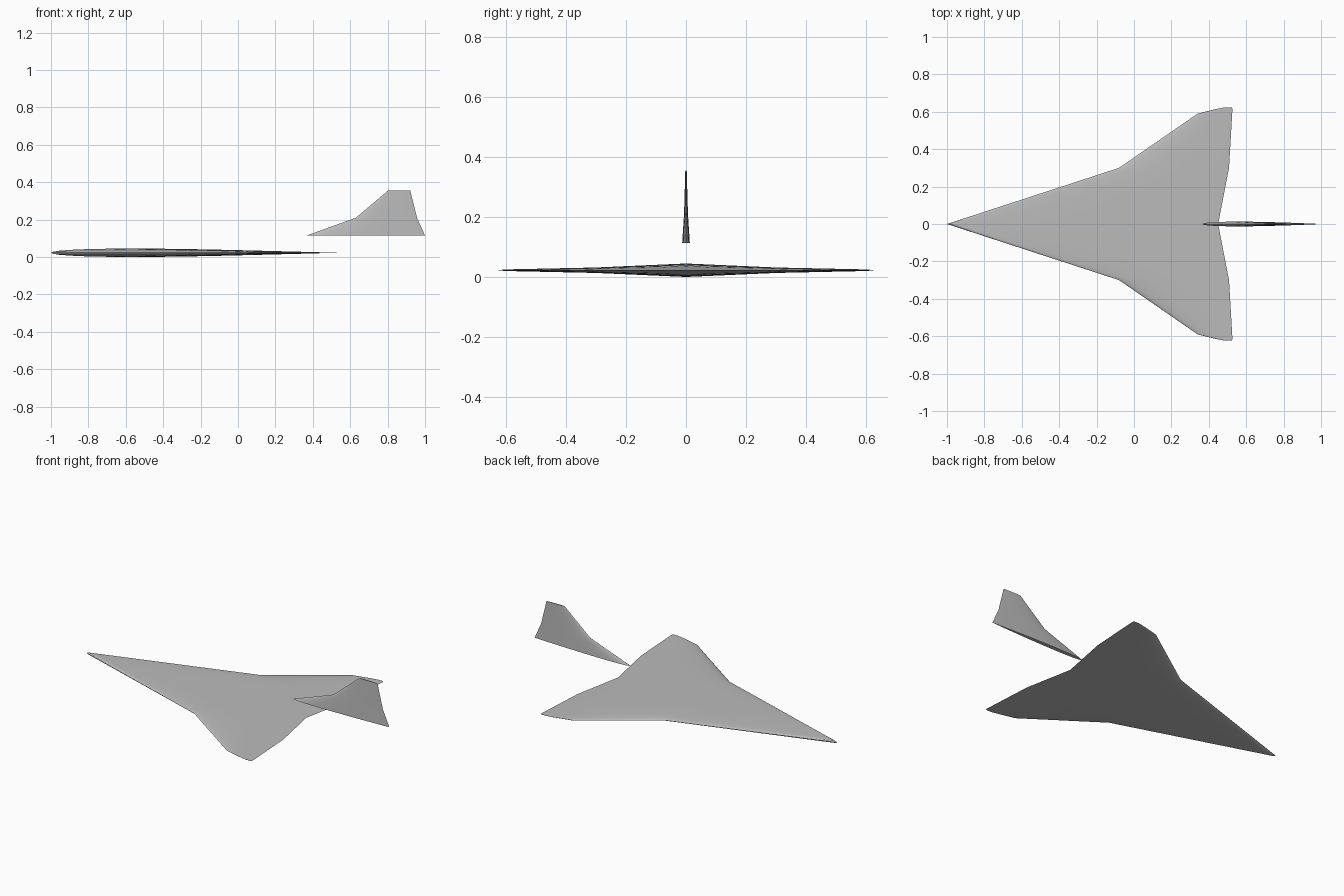
import bpy, bmesh, math

cube = bpy.data.objects.get("Cube")
if cube:
    bpy.data.objects.remove(cube)

STEPS = 18  # chordwise panels on each surface

# Single plain grey finish
grey = bpy.data.materials.new("light_grey")
grey.use_nodes = True
colour = (0.5, 0.5, 0.5, 1)
grey.diffuse_color = colour
grey.node_tree.nodes["Principled BSDF"].inputs["Base Color"].default_value = colour


def half_thickness(t):
    """Symmetric aerofoil half thickness per unit chord, closed at the rear."""
    return 5 * (0.2969 * math.sqrt(t) - 0.126 * t - 0.3516 * t**2
                + 0.2843 * t**3 - 0.1036 * t**4)


def foil_loop(front, rear, ratio):
    """(x, offset) points around an aerofoil section."""
    chord = rear - front
    stations = [(1 - math.cos(math.pi * i / STEPS)) / 2 for i in range(STEPS + 1)]
    top = [(front + chord * t, chord * ratio * half_thickness(t)) for t in stations]
    top[-1] = (rear, 0)
    return top + [(x, -h) for x, h in top[-2:0:-1]]


def loft(name, sections, ratio, place):
    """Skin a surface through (span, front, rear) sections and cap both ends."""
    bm = bmesh.new()
    rings = [[bm.verts.new(place(x, h, span)) for x, h in foil_loop(a, b, ratio)]
             for span, a, b in sections]
    for r, s in zip(rings, rings[1:]):
        for i in range(len(r)):
            j = (i + 1) % len(r)
            bm.faces.new((r[i], r[j], s[j], s[i]))
    for ring in (rings[0], rings[-1]):
        bm.faces.new(ring)
    bmesh.ops.recalc_face_normals(bm, faces=bm.faces)
    mesh = bpy.data.meshes.new(name)
    bm.to_mesh(mesh)
    bm.free()
    mesh.materials.append(grey)
    obj = bpy.data.objects.new(name, mesh)
    bpy.context.collection.objects.link(obj)
    bpy.ops.object.select_all(action="DESELECT")
    obj.select_set(True)
    bpy.context.view_layer.objects.active = obj
    bpy.ops.object.shade_smooth_by_angle(angle=math.radians(30))
    return obj


# Cranked delta wing, mirrored about its root section
half_wing = [(0, -1, 0.45), (0.3, -0.08, 0.508), (0.59, 0.34, 0.525),
             (0.615, 0.44, 0.526), (0.624, 0.485, 0.522)]
full_wing = [(-s, a, b) for s, a, b in half_wing[:0:-1]] + half_wing
loft("delta_wing", full_wing, 0.031, lambda x, h, s: (x, s, 0.0228 + h))

# Cranked tail fin, set behind and above the wing
fin = [(0.114, 0.365, 1.0), (0.21, 0.63, 0.957), (0.355, 0.802, 0.921)]
loft("tail_fin", fin, 0.04, lambda x, h, s: (x, h, s))
